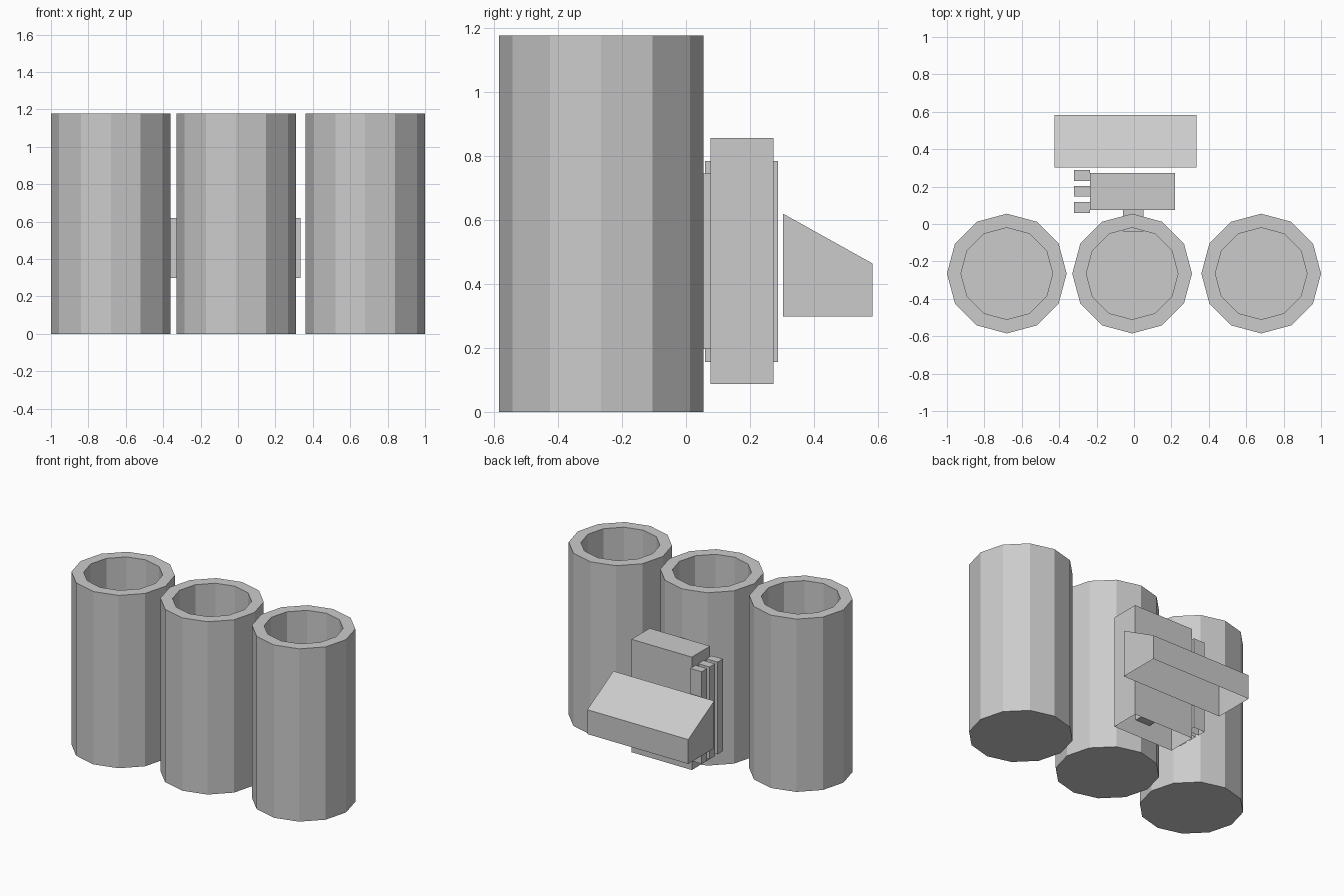
import bpy
import bmesh
from math import cos, sin, pi

if "Cube" in bpy.data.objects:
    bpy.data.objects.remove(bpy.data.objects["Cube"])


def finish(name, bm):
    bmesh.ops.recalc_face_normals(bm, faces=bm.faces)
    mesh = bpy.data.meshes.new(name)
    bm.to_mesh(mesh)
    bm.free()
    obj = bpy.data.objects.new(name, mesh)
    bpy.context.collection.objects.link(obj)


def prism(name, x0, x1, profile, open_bottom=True):
    """Extrude a (y, z) profile along x; its first edge is the underside."""
    bm = bmesh.new()
    a, b = ([bm.verts.new((x, y, z)) for y, z in profile] for x in (x0, x1))
    bm.faces.new(a)
    bm.faces.new(b)
    n = len(profile)
    for i in range(1 if open_bottom else 0, n):
        j = (i + 1) % n
        bm.faces.new((a[i], a[j], b[j], b[i]))
    finish(name, bm)


def box(name, x0, x1, y0, y1, z0, z1, open_bottom=True):
    prism(name, x0, x1, [(y0, z0), (y1, z0), (y1, z1), (y0, z1)], open_bottom)


def tube(name, cx, cy, sides=12):
    """Twelve-sided cup: outer wall, rim, inner wall and closed floors."""
    bm = bmesh.new()
    rings = []
    for r, z in [(0.32, 0), (0.32, 1.177), (0.245, 1.177), (0.245, 0.06)]:
        rings.append([bm.verts.new((cx + r * cos(2 * pi * i / sides),
                                    cy + r * sin(2 * pi * i / sides), z))
                      for i in range(sides)])
    for lo, hi in zip(rings, rings[1:]):
        for i in range(sides):
            j = (i + 1) % sides
            bm.faces.new((lo[i], lo[j], hi[j], hi[i]))
    bm.faces.new(rings[0])
    bm.faces.new(rings[-1])
    finish(name, bm)


# Row of three tubes
for name, x in [("tube_left", -0.68), ("tube_middle", -0.01), ("tube_right", 0.68)]:
    tube(name, x, -0.265)

# Bracket joining the middle tube to the housing
box("bracket", -0.06, 0.05, -0.04, 0.14, 0.197, 0.745, open_bottom=False)

# Housing, open underneath
box("housing", -0.235, 0.22, 0.076, 0.273, 0.087, 0.856)

# Three slats on the side of the housing
for i, y in enumerate((0.06, 0.146, 0.231)):
    box(f"side_slat_{i + 1}", -0.32, -0.235, y, y + 0.057, 0.157, 0.785)

# Sloped handle block, open underneath
prism("sloped_block", -0.425, 0.335,
      [(0.303, 0.298), (0.583, 0.298), (0.583, 0.464), (0.303, 0.62)])
